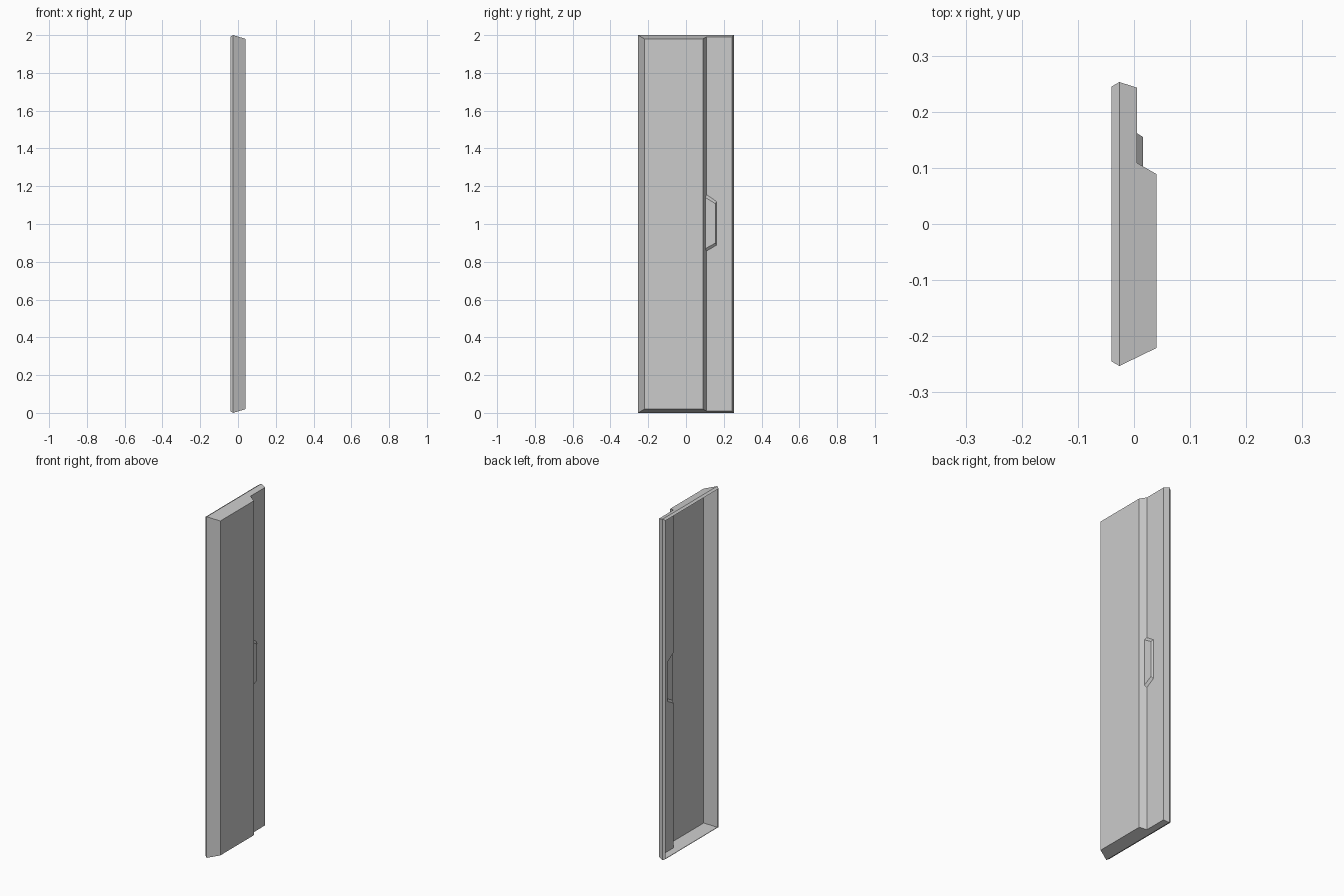
import bpy, bmesh

if "Cube" in bpy.data.objects:
    bpy.data.objects.remove(bpy.data.objects["Cube"])

# Outline seen from above (x, y); the back (-x) is open
OUTLINE = [(-0.04, -0.245), (-0.026, -0.253), (0.04, -0.221), (0.04, 0.089),
           (0.005, 0.109), (0.005, 0.243), (-0.026, 0.253), (-0.04, 0.245)]


def inset(x):
    """End walls slope inward away from the widest rim line."""
    return (x + 0.026) * 0.30 if x >= -0.026 else (-0.026 - x) * 0.57


def low(p):
    return (p[0], p[1], inset(p[0]))


def high(p):
    return (p[0], p[1], 2 - inset(p[0]))


def make_sheet(name, polygons):
    bm = bmesh.new()
    for poly in polygons:
        bm.faces.new([bm.verts.new(co) for co in poly])
    bmesh.ops.remove_doubles(bm, verts=bm.verts[:], dist=1e-5)
    bmesh.ops.recalc_face_normals(bm, faces=bm.faces[:])
    # The outer face points to +x
    front = max(bm.faces, key=lambda f: f.calc_center_median().x)
    if front.normal.x < 0:
        bmesh.ops.reverse_faces(bm, faces=bm.faces[:])
    me = bpy.data.meshes.new(name)
    bm.to_mesh(me)
    bm.free()
    ob = bpy.data.objects.new(name, me)
    bpy.context.collection.objects.link(ob)
    return ob


# Handle pocket: base ring on the recessed strip, cap ring in front of it
f = 0.011 / 0.035
base = [(0.005, 0.109, 0.857), (0.005, 0.162, 0.888),
        (0.005, 0.162, 1.119), (0.005, 0.109, 1.155)]
cap = [(0.005 + 0.035 * f, 0.109 - 0.020 * f, 0.870), (0.016, 0.155, 0.899),
       (0.016, 0.155, 1.108), (0.005 + 0.035 * f, 0.109 - 0.020 * f, 1.140)]

# Shell walls; the step and the strip are notched around the pocket
walls = []
for i, (a, b) in enumerate(zip(OUTLINE, OUTLINE[1:])):
    if i == 3:
        walls.append([low(a), low(b), base[0], cap[0], cap[3], base[3], high(b), high(a)])
    elif i == 4:
        walls.append([low(a), low(b), high(b), high(a), *reversed(base)])
    else:
        walls.append([low(a), low(b), high(b), high(a)])

# Sloped end walls and their turned-in lips
for end in (low, high):
    walls.append([end(p) for p in OUTLINE[1:7]])
    walls.append([end(OUTLINE[k]) for k in (0, 1, 6, 7)])
make_sheet("door_shell", walls)

# Handle
make_sheet("handle", [cap] + [[base[i], base[i + 1], cap[i + 1], cap[i]] for i in range(3)])
